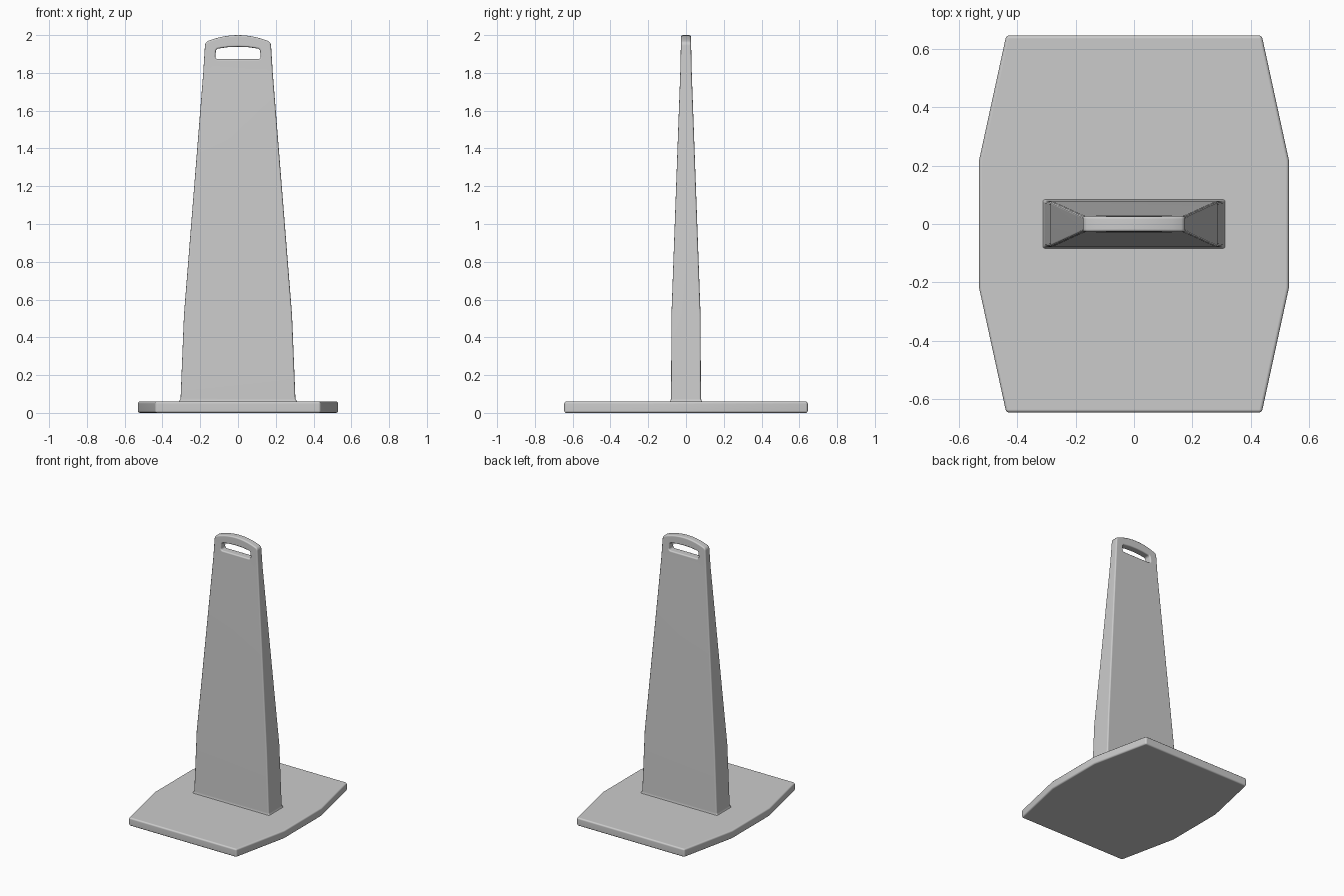
import bpy, bmesh, math

if "Cube" in bpy.data.objects:
    bpy.data.objects.remove(bpy.data.objects["Cube"])


def make_object(name, bm):
    bmesh.ops.recalc_face_normals(bm, faces=bm.faces)
    mesh = bpy.data.meshes.new(name)
    bm.to_mesh(mesh)
    bm.free()
    ob = bpy.data.objects.new(name, mesh)
    bpy.context.collection.objects.link(ob)
    return ob


def finish(ob, width, segments, cutter=None):
    # optional cut, rounded edges, then smooth shading with weighted normals
    bpy.ops.object.select_all(action='DESELECT')
    bpy.context.view_layer.objects.active = ob
    ob.select_set(True)
    if cutter:
        cut = ob.modifiers.new("cut", 'BOOLEAN')
        cut.operation, cut.solver, cut.object = 'DIFFERENCE', 'EXACT', cutter
        bpy.ops.object.modifier_apply(modifier=cut.name)
    bev = ob.modifiers.new("bevel", 'BEVEL')
    bev.width, bev.segments = width, segments
    bev.limit_method, bev.angle_limit = 'ANGLE', math.radians(45)
    bev.use_clamp_overlap = False
    bpy.ops.object.modifier_apply(modifier=bev.name)
    bpy.ops.object.shade_smooth_by_angle(angle=math.radians(35))
    wn = ob.modifiers.new("normals", 'WEIGHTED_NORMAL')
    wn.keep_sharp = True


# Base plate: eight-sided slab
bm = bmesh.new()
quarter = [(0.53, 0.217), (0.437, 0.645)]
plan = (quarter + [(-x, y) for x, y in reversed(quarter)]
        + [(-x, -y) for x, y in quarter] + [(x, -y) for x, y in reversed(quarter)])
face = bm.faces.new([bm.verts.new((x, y, 0)) for x, y in plan])
ext = bmesh.ops.extrude_face_region(bm, geom=[face])
for v in ext['geom']:
    if isinstance(v, bmesh.types.BMVert):
        v.co.z = 0.06
base = make_object("base_plate", bm)
finish(base, 0.011, 3)

# Panel: right-hand profile (x, z) with half depth tapering by height
levels = [(0.312, 0.05), (0.312, 0.061), (0.304, 0.075), (0.286, 0.52), (0.184, 1.8)]
crown = [(0.175, 1.945), (0.172, 1.958), (0.162, 1.968)]
crown += [(x, 2 - 0.032 * (x / 0.162) ** 2) for x in (0.13, 0.097, 0.065, 0.032)]
depths = [(0.05, 0.084), (0.061, 0.084), (0.075, 0.079), (0.52, 0.077), (1.8, 0.0305), (2.0, 0.026)]


def half_depth(z):
    for (z0, d0), (z1, d1) in zip(depths, depths[1:]):
        if z <= z1:
            return d0 + (d1 - d0) * (z - z0) / (z1 - z0)
    return depths[-1][1]


right = levels + crown
outline = right + [(0, 2.0)] + [(-x, z) for x, z in reversed(right)]
bm = bmesh.new()
sides = [[bm.verts.new((x, s * half_depth(z), z)) for x, z in outline] for s in (-1, 1)]
n, k = len(outline), len(levels) - 1
for vs in sides:
    for i in range(k):
        bm.faces.new((vs[i], vs[i + 1], vs[n - 2 - i], vs[n - 1 - i]))
    bm.faces.new(vs[k:n - k])
for i in range(n):
    j = (i + 1) % n
    bm.faces.new((sides[0][i], sides[0][j], sides[1][j], sides[1][i]))
panel = make_object("tapered_panel", bm)

# Handle slot cutter: rounded opening with a gently arched top
r = 0.014
slot = []
for cx, cz, start in ((0.106, 1.887, -90), (0.103, 1.915, 0)):
    for step in range(4):
        a = math.radians(start + step * 30)
        slot.append((cx + r * math.cos(a), cz + r * math.sin(a)))
slot.append((0.055, 1.936))
slot += [(0, 1.938)] + [(-x, z) for x, z in reversed(slot)]
bm = bmesh.new()
front, back = [[bm.verts.new((x, y, z)) for x, z in slot] for y in (-0.2, 0.2)]
bm.faces.new(front)
bm.faces.new(back)
for i in range(len(slot)):
    j = (i + 1) % len(slot)
    bm.faces.new((front[i], front[j], back[j], back[i]))
cutter = make_object("slot_cutter", bm)
cutter.hide_render = True

finish(panel, 0.009, 3, cutter)
bpy.data.objects.remove(cutter)
